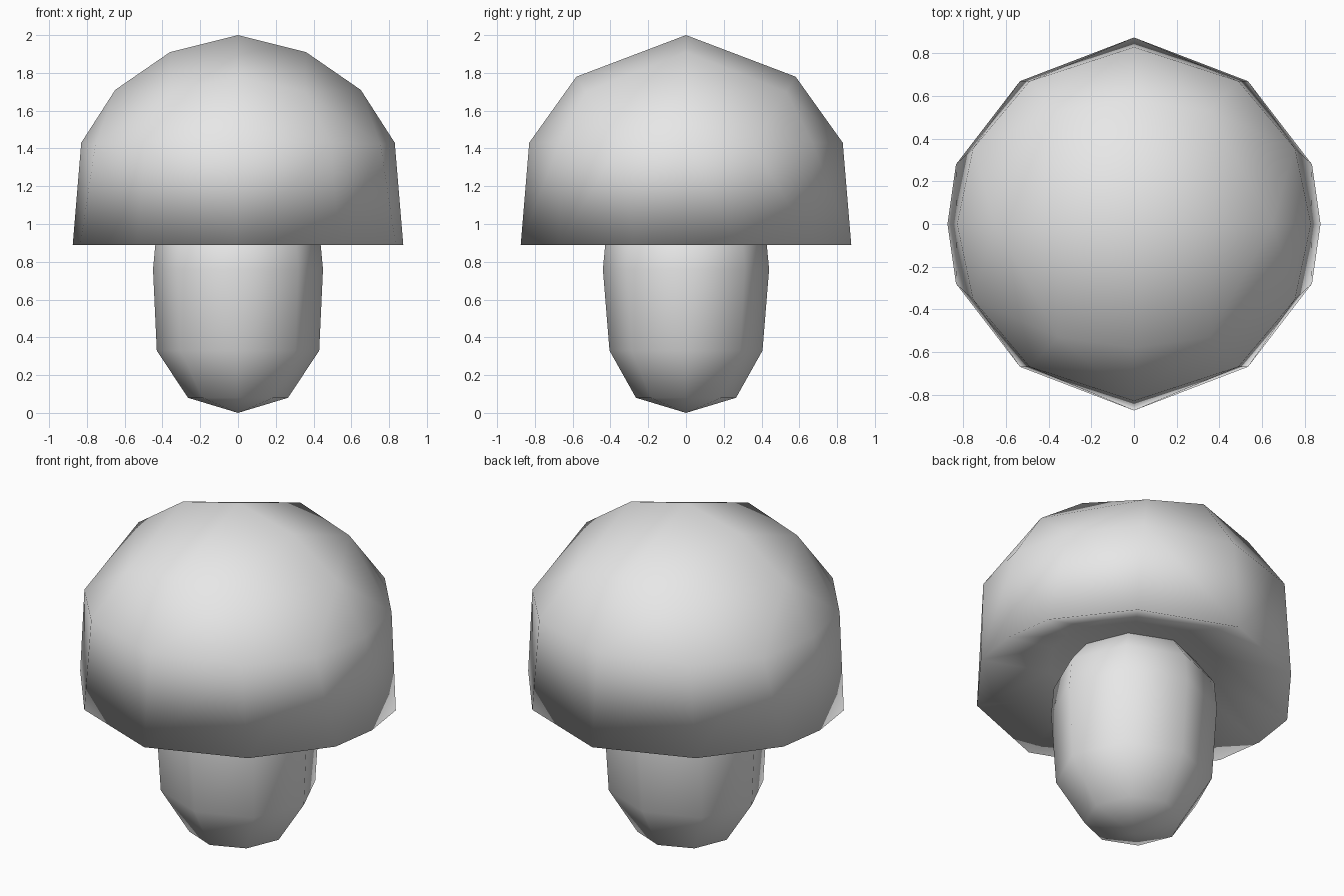
import bpy
import bmesh
import math

cube = bpy.data.objects.get("Cube")
if cube:
    bpy.data.objects.remove(cube, do_unlink=True)

RIM_Z = 0.89

grey = bpy.data.materials.new("light grey")
grey.use_nodes = True
grey.diffuse_color = (0.8, 0.8, 0.8, 1)
grey.node_tree.nodes["Principled BSDF"].inputs["Base Color"].default_value = (0.8, 0.8, 0.8, 1)


def finish(bm, name):
    """Turn a bmesh into a smooth shaded object."""
    bmesh.ops.recalc_face_normals(bm, faces=bm.faces[:])
    for face in bm.faces:
        face.smooth = True
    mesh = bpy.data.meshes.new(name)
    bm.to_mesh(mesh)
    bm.free()
    mesh.materials.append(grey)
    obj = bpy.data.objects.new(name, mesh)
    bpy.context.collection.objects.link(obj)
    return obj


# Cap: one quarter of the dome's corners, mirrored both ways and wrapped
quarter = [
    (0, 0, 2), (0.36, 0, 1.91), (0.65, 0, 1.71), (0, 0.58, 1.78), (0.355, 0.53, 1.7),
    (0.83, 0, 1.43), (0.755, 0.355, 1.42), (0.49, 0.67, 1.43), (0, 0.83, 1.43),
    (0.875, 0, RIM_Z), (0.835, 0.28, RIM_Z), (0.535, 0.67, RIM_Z), (0, 0.875, RIM_Z),
]
corners = {(sx * x, sy * y, z) for x, y, z in quarter for sx in (1, -1) for sy in (1, -1)}
bm = bmesh.new()
for corner in sorted(corners):
    bm.verts.new(corner)
bmesh.ops.convex_hull(bm, input=bm.verts[:])

# Cap underside: open the flat bottom and sink a shallow hollow into it
flat = [f for f in bm.faces if all(v.co.z < RIM_Z + 0.01 for v in f.verts)]
bmesh.ops.delete(bm, geom=flat, context='FACES')
rim = [e for e in bm.edges if e.is_boundary]
lip = bmesh.ops.extrude_edge_only(bm, edges=rim)["geom"]
for v in (g for g in lip if isinstance(g, bmesh.types.BMVert)):
    v.co = (v.co.x * 0.53, v.co.y * 0.53, 1.05)
bmesh.ops.holes_fill(bm, edges=[e for e in bm.edges if e.is_boundary], sides=0)
finish(bm, "mushroom_cap")

# Stem: egg-shaped, eight-sided, its rounded top hidden in the cap
SIDES = 8
profile = [(0.265, 0.265, 0.08), (0.43, 0.405, 0.33), (0.45, 0.44, 0.76),
           (0.435, 0.425, 0.92), (0.28, 0.28, 1.12)]
bm = bmesh.new()
rings = []
for rx, ry, z in profile:
    angles = [math.tau * i / SIDES for i in range(SIDES)]
    rings.append([bm.verts.new((rx * math.cos(a), ry * math.sin(a), z)) for a in angles])
bottom = bm.verts.new((0, 0, 0))
top = bm.verts.new((0, 0, 1.18))
for i in range(SIDES):
    j = (i + 1) % SIDES
    bm.faces.new((bottom, rings[0][j], rings[0][i]))
    bm.faces.new((top, rings[-1][i], rings[-1][j]))
    for low, high in zip(rings, rings[1:]):
        bm.faces.new((low[i], low[j], high[j], high[i]))
finish(bm, "mushroom_stem")
